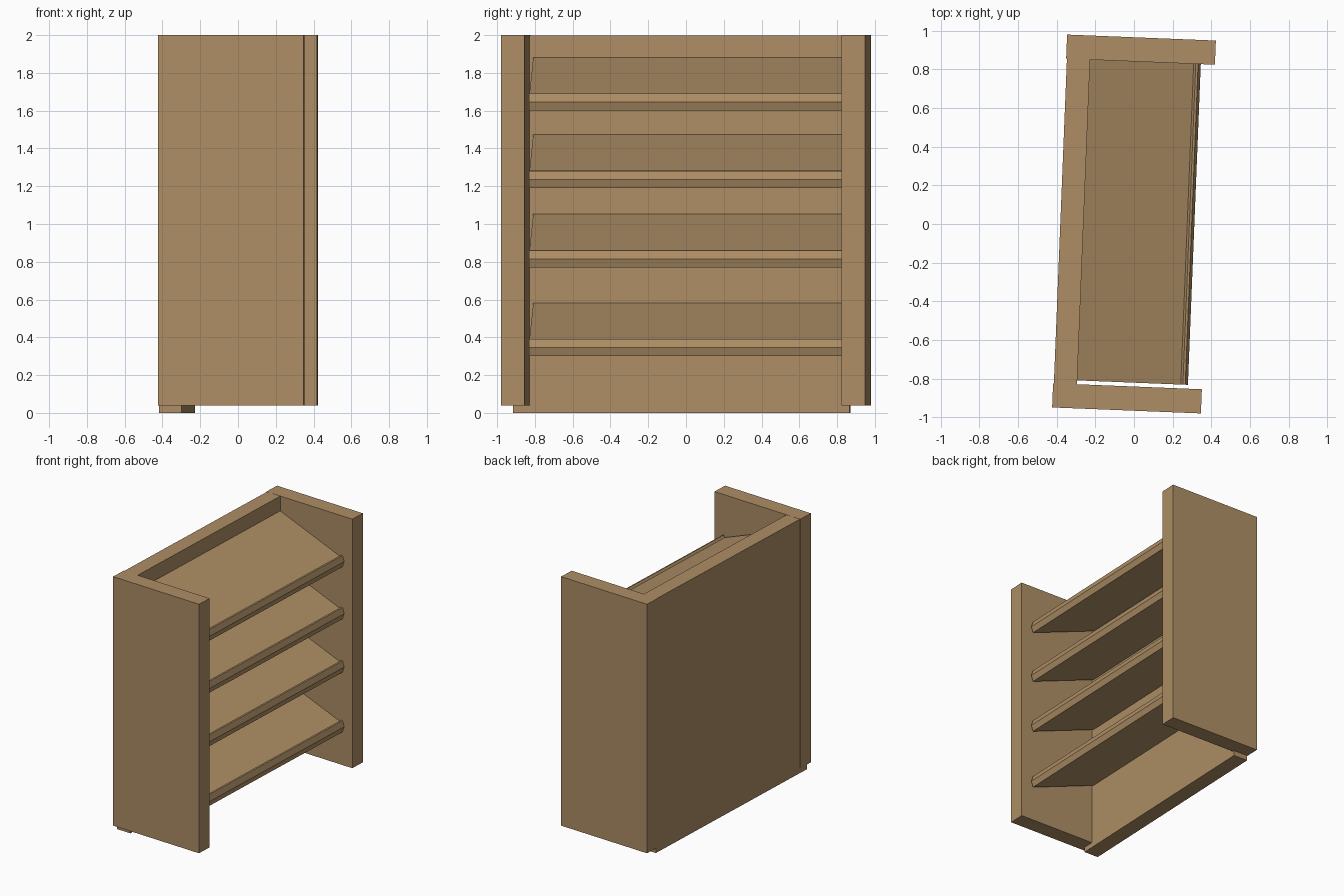
import bpy
import bmesh
import math
from mathutils import Matrix

if "Cube" in bpy.data.objects:
    bpy.data.objects.remove(bpy.data.objects["Cube"])

# The whole unit is turned slightly about the vertical axis
TURN = Matrix.Rotation(math.radians(-2.3), 4, 'Z')

wood = bpy.data.materials.new("wood")
wood.diffuse_color = (0.42, 0.27, 0.13, 1)
wood.use_nodes = True
wood.node_tree.nodes["Principled BSDF"].inputs["Base Color"].default_value = wood.diffuse_color


def extrude_profile(name, profile, y0, y1):
    """Prism: an (x, z) outline swept along y."""
    bm = bmesh.new()
    face = bm.faces.new([bm.verts.new((x, y0, z)) for x, z in profile])
    new = bmesh.ops.extrude_face_region(bm, geom=[face])["geom"]
    verts = [g for g in new if isinstance(g, bmesh.types.BMVert)]
    bmesh.ops.translate(bm, verts=verts, vec=(0, y1 - y0, 0))
    bmesh.ops.recalc_face_normals(bm, faces=bm.faces[:])
    mesh = bpy.data.meshes.new(name)
    bm.to_mesh(mesh)
    bm.free()
    mesh.materials.append(wood)
    obj = bpy.data.objects.new(name, mesh)
    obj.matrix_world = TURN
    bpy.context.collection.objects.link(obj)
    return obj


def board(name, x0, x1, y0, y1, z0, z1):
    return extrude_profile(name, [(x0, z0), (x1, z0), (x1, z1), (x0, z1)], y0, y1)


# Side panels
board("side_panel_left", -0.385, 0.385, -0.965, -0.84, 0.04, 2.0)
board("side_panel_right", -0.385, 0.385, 0.84, 0.965, 0.04, 2.0)

# Back panel, reaching the floor and overlapping the side panels
board("back_panel", -0.381, -0.261, -0.926, 0.855, 0.0, 1.999)

# Sloping shelves with a small raised front lip
SHELF = [(-0.27, 0.215), (0.297, 0.0), (0.312, 0.045), (0.298, 0.09),
         (0.286, 0.092), (0.275, 0.077), (-0.27, 0.286)]
for i, base in enumerate((0.30, 0.77, 1.19, 1.60)):
    extrude_profile(f"shelf_{i + 1}", [(x, base + z) for x, z in SHELF], -0.82, 0.842)
